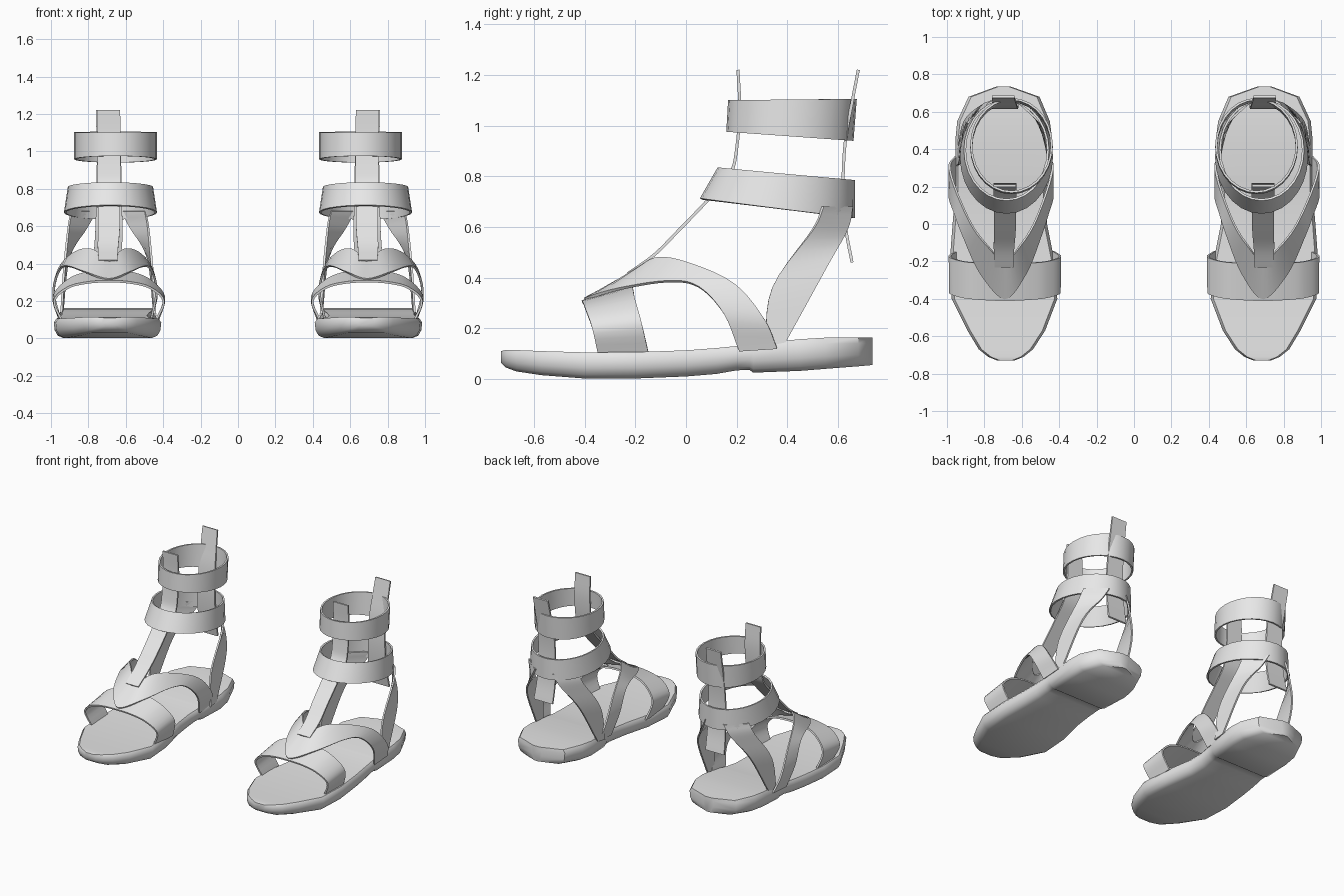
import bpy, bmesh, math
from mathutils import Vector

if "Cube" in bpy.data.objects:
    bpy.data.objects.remove(bpy.data.objects["Cube"])

CX = 0.69            # centre line of one sandal
THICK = 0.012        # strap thickness

leather = bpy.data.materials.new("grey_leather")
leather.diffuse_color = (0.8, 0.8, 0.8, 1)
leather.use_nodes = True
leather.node_tree.nodes["Principled BSDF"].inputs["Base Color"].default_value = leather.diffuse_color


def finish(name, bm, thickness=0.0, angle=40):
    """Turn a bmesh into a mirrored, smooth shaded object."""
    bmesh.ops.recalc_face_normals(bm, faces=bm.faces)
    me = bpy.data.meshes.new(name)
    bm.to_mesh(me)
    bm.free()
    me.materials.append(leather)
    ob = bpy.data.objects.new(name, me)
    bpy.context.collection.objects.link(ob)
    if thickness:
        sol = ob.modifiers.new("thickness", 'SOLIDIFY')
        sol.thickness = thickness
        sol.offset = 0
    ob.modifiers.new("pair", 'MIRROR').use_mirror_merge = False
    bpy.ops.object.select_all(action='DESELECT')
    ob.select_set(True)
    bpy.context.view_layer.objects.active = ob
    bpy.ops.object.convert(target='MESH')
    bpy.ops.object.shade_smooth_by_angle(angle=math.radians(angle))


def spline(points, steps=5):
    """Smooth curve through the points."""
    p = [Vector(q) for q in points]
    p = [2 * p[0] - p[1]] + p + [2 * p[-1] - p[-2]]
    out = []
    for i in range(1, len(p) - 2):
        a, b, c, d = p[i - 1:i + 3]
        for k in range(steps):
            t = k / steps
            out.append(0.5 * (2 * b + (c - a) * t + (2 * a - 5 * b + 4 * c - d) * t * t
                              + (3 * b - a - 3 * c + d) * t ** 3))
    return out + [p[-2]]


def loft(bm, rows, wrap_rows=False, wrap_cols=False):
    grid = [[bm.verts.new(co) for co in row] for row in rows]
    nr, nc = len(grid), len(grid[0])
    for i in range(nr if wrap_rows else nr - 1):
        for j in range(nc if wrap_cols else nc - 1):
            a, b = grid[i], grid[(i + 1) % nr]
            k = (j + 1) % nc
            bm.faces.new((a[j], a[k], b[k], b[j]))
    return grid


def strap(name, edge_a, edge_b):
    """Ribbon between two smooth edges, given relative to the sandal centre line."""
    off = Vector((CX, 0, 0))
    bm = bmesh.new()
    loft(bm, [(a + off, b + off) for a, b in zip(spline(edge_a), spline(edge_b))])
    finish(name, bm, THICK)


def both_sides(half, inner=1.0):
    """Half edge listed from the centre outward, continued on the inner side."""
    return [(-x * inner, y, z) for x, y, z in reversed(half[1:])] + half


def ring(name, top, bottom, n=28):
    """Ankle band; each rim is (centre x, radius x, front y, back y, front z, back z)."""
    bm = bmesh.new()
    rows = []
    for i in range(n):
        a = 2 * math.pi * i / n
        row = []
        for cx, rx, yf, yb, zf, zb in (top, bottom):
            t = (1 - math.cos(a)) / 2
            row.append((cx + rx * math.sin(a), yf + (yb - yf) * t, zf + (zb - zf) * t))
        rows.append(row)
    loft(bm, rows, wrap_rows=True)
    finish(name, bm, THICK)


# Sole: sections from toe to heel (y, inner x, outer x, top z, bottom z)
sections = [
    (-.73, .64, .73, .110, .065), (-.71, .59, .78, .115, .045),
    (-.67, .54, .83, .114, .030), (-.57, .475, .89, .110, .015),
    (-.40, .41, .975, .105, .002), (-.20, .425, .985, .106, .002),
    (0.0, .465, .97, .113, .010), (.12, .472, .96, .122, .020),
    (.20, .465, .955, .130, .034), (.25, .46, .955, .137, .036),
    (.265, .455, .955, .139, .025), (.45, .437, .955, .157, .032),
    (.55, .45, .945, .163, .040), (.68, .505, .885, .163, .050),
    (.735, .66, .735, .163, .055)]
bm = bmesh.new()
rows = []
for y, xl, xr, zt, zb in sections:
    w, h = xr - xl, zt - zb
    e, f = min(.015, w * .15), min(.05, w * .3)
    half = [(e, zt), (0, zt - .2 * h), (.1 * f, zb + .4 * h), (.4 * f, zb + .13 * h), (f, zb)]
    rows.append([(xl + d, y, z) for d, z in half] + [(xr - d, y, z) for d, z in reversed(half)])
grid = loft(bm, rows, wrap_cols=True)
bm.faces.new(grid[0])
bm.faces.new(grid[-1])
finish("sole", bm, angle=45)

# Toe strap arching over the front of the foot
strap("toe_strap",
      both_sides([(0, -.41, .305), (.12, -.405, .297), (.22, -.395, .27),
                  (.292, -.37, .20), (.25, -.345, .09)]),
      both_sides([(0, -.21, .36), (.12, -.208, .35), (.22, -.20, .31),
                  (.295, -.175, .22), (.26, -.145, .09)]))

# V-shaped instep strap, from the toe strap back down to both sides of the sole
strap("instep_strap",
      both_sides([(0, -.40, .315), (.13, -.265, .355), (.22, -.07, .385),
                  (.265, .05, .363), (.296, .15, .256), (.265, .21, .11)], .86),
      both_sides([(0, -.20, .42), (.09, -.12, .475), (.18, 0, .46),
                  (.265, .19, .375), (.296, .31, .235), (.265, .36, .12)], .86))

# Heel straps from the lower ankle band down to the sole
for side, k in (("outer", 1), ("inner", -.97)):
    strap(side + "_heel_strap",
          [(k * .20, .54, .68), (k * .217, .50, .59), (k * .24, .34, .36), (k * .255, .31, .12)],
          [(k * .07, .655, .68), (k * .12, .635, .59), (k * .215, .55, .43), (k * .25, .385, .13)])


# Upright straps along the shin and behind the ankle
def upright(name, path):
    strap(name, [(x - w, y, z) for x, w, y, z in path], [(x + w, y, z) for x, w, y, z in path])


upright("shin_strap", [(0, .06, .205, 1.22), (0, .062, .212, 1.065), (0, .062, .20, .91),
                       (0, .062, .175, .81), (0, .06, .09, .71), (0, .058, -.03, .585),
                       (.005, .055, -.125, .49), (.005, .05, -.23, .415)])
upright("back_strap", [(.01, .06, .68, 1.22), (.005, .062, .655, 1.09), (0, .065, .63, .95),
                       (0, .068, .62, .78), (0, .072, .63, .60), (.005, .075, .655, .46)])

# Ankle bands
ring("upper_ankle_band", (.655, .215, .172, .668, 1.10, 1.105), (.655, .215, .165, .655, .975, .94))
ring("lower_ankle_band", (.682, .222, .13, .66, .832, .785), (.682, .243, .06, .66, .71, .635))
